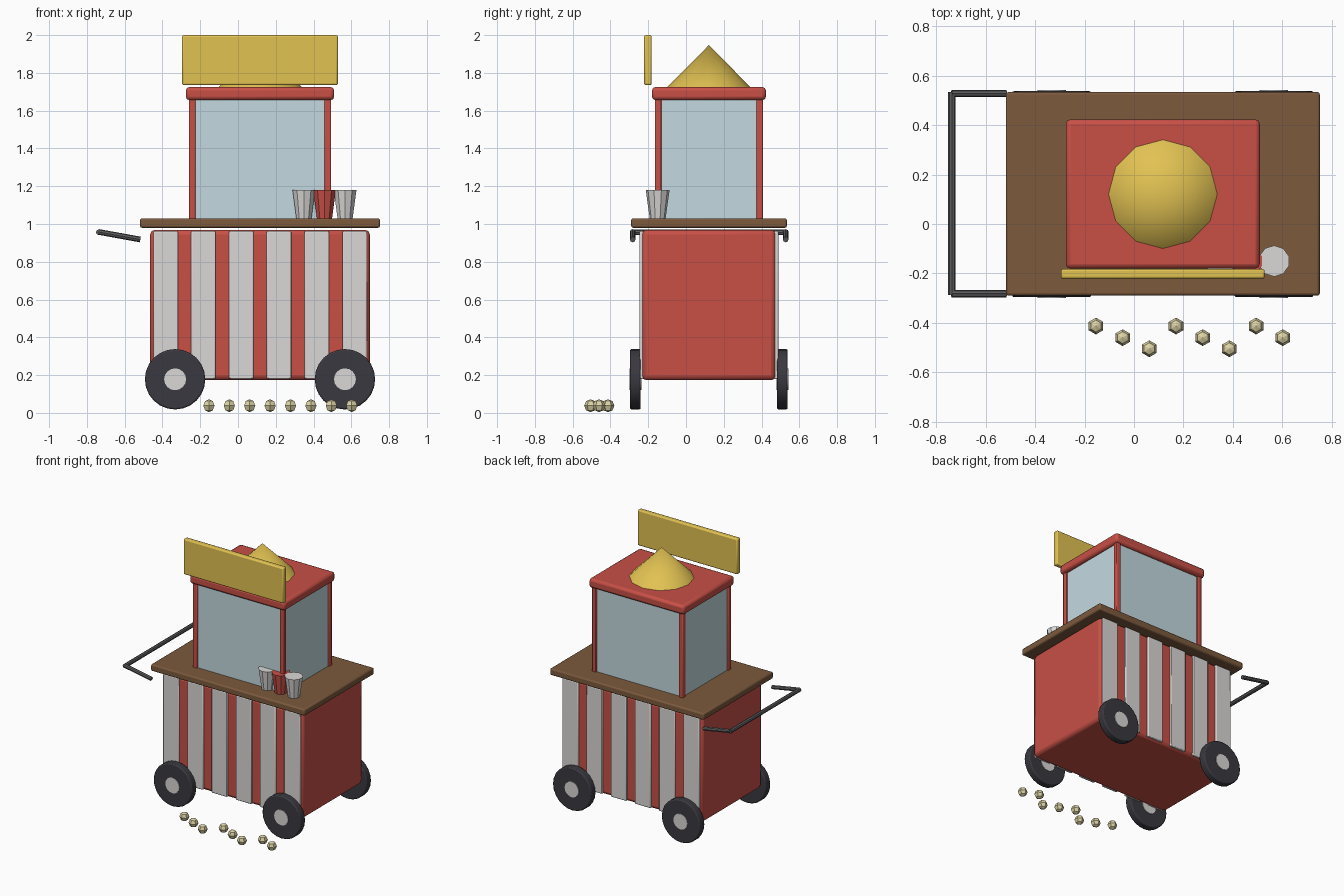
import bpy, bmesh, math
from mathutils import Vector

if "Cube" in bpy.data.objects:
    bpy.data.objects.remove(bpy.data.objects["Cube"])

CX, CY = 0.117, 0.121  # centre of the cart


def material(name, rgb):
    m = bpy.data.materials.new(name)
    m.diffuse_color = (*rgb, 1)
    m.use_nodes = True
    m.node_tree.nodes["Principled BSDF"].inputs["Base Color"].default_value = m.diffuse_color
    return m


RED = material("red paint", (0.58, 0.08, 0.062))
WHITE = material("off white", (0.70, 0.69, 0.68))
GOLD = material("gold", (0.76, 0.54, 0.085))
GLASS = material("pale blue glass", (0.55, 0.70, 0.75))
WOOD = material("brown wood", (0.20, 0.10, 0.046))
TYRE = material("black rubber", (0.042, 0.04, 0.05))
METAL = material("dark metal", (0.11, 0.11, 0.115))
CORN = material("popped corn", (0.72, 0.65, 0.38))


def finish(name, bm, mat, loc=(0, 0, 0), bevel=0, smooth=True, segments=2):
    bmesh.ops.recalc_face_normals(bm, faces=bm.faces)
    me = bpy.data.meshes.new(name)
    bm.to_mesh(me)
    bm.free()
    me.materials.append(mat)
    ob = bpy.data.objects.new(name, me)
    ob.location = loc
    bpy.context.collection.objects.link(ob)
    if bevel:
        mod = ob.modifiers.new("rounded edges", 'BEVEL')
        mod.width = bevel
        mod.segments = segments
    if smooth:
        bpy.ops.object.select_all(action='DESELECT')
        ob.select_set(True)
        bpy.context.view_layer.objects.active = ob
        bpy.ops.object.shade_smooth_by_angle(angle=math.radians(35))
    return ob


def box(name, lo, hi, mat, bevel=0.0):
    lo, hi = Vector(lo), Vector(hi)
    bm = bmesh.new()
    bmesh.ops.create_cube(bm, size=1)
    bmesh.ops.scale(bm, vec=hi - lo, verts=bm.verts)
    return finish(name, bm, mat, (lo + hi) / 2, bevel)


def cone(name, loc, r1, r2, depth, sides, mat, direction=(0, 0, 1), bevel=0, smooth=True):
    bm = bmesh.new()
    bmesh.ops.create_cone(bm, cap_ends=True, segments=sides, radius1=r1, radius2=r2, depth=depth)
    rot = Vector((0, 0, 1)).rotation_difference(Vector(direction)).to_matrix()
    bmesh.ops.rotate(bm, matrix=rot, verts=bm.verts)
    return finish(name, bm, mat, loc, bevel, smooth)


def rod(name, a, b, r):
    a, b = Vector(a), Vector(b)
    return cone(name, (a + b) / 2, r, r, (b - a).length, 8, METAL, b - a)


# Cart body and counter
box("cart_body", (-0.465, -0.234, 0.173), (0.698, 0.476, 0.969), RED, 0.025)
box("counter", (-0.519, -0.290, 0.98), (0.752, 0.534, 1.03), WOOD, 0.01)

# White stripes on the front and back of the body
for i in range(6):
    x = CX + 0.2 * (i - 2.5)
    for side, y in (("front", -0.236), ("back", 0.478)):
        box(f"{side}_stripe", (x - 0.065, y - 0.011, 0.18), (x + 0.065, y + 0.011, 0.962), WHITE, 0.006)

# Wheels with light hubs
for x in (-0.333, 0.566):
    for s in (-1, 1):
        y = CY + s * 0.389
        cone("wheel", (x, y, 0.178), 0.16, 0.16, 0.056, 24, TYRE, (0, 1, 0), 0.008)
        cone("hub", (x, y, 0.178), 0.058, 0.058, 0.064, 16, WHITE, (0, 1, 0))

# Glass case with corner posts and roof
box("glass_case", (-0.248, -0.152, 1.03), (0.482, 0.394, 1.66), GLASS)
for sx in (-1, 1):
    for sy in (-1, 1):
        x, y = CX + sx * 0.359, CY + sy * 0.269
        box("corner_post", (x - 0.017, y - 0.017, 1.025), (x + 0.017, y + 0.017, 1.665), RED, 0.006)
box("roof", (-0.276, -0.18, 1.656), (0.509, 0.423, 1.725), RED, 0.018)

# Roof cone and sign board
cone("roof_cone", (CX, CY, 1.834), 0.224, 0, 0.226, 12, GOLD)
box("sign_board", (-0.296, -0.222, 1.735), (0.529, -0.182, 2.0), GOLD, 0.009)

# Paper cups on the counter
for x, mat in ((0.349, WHITE), (0.458, RED), (0.567, WHITE)):
    cone("cup", (x, -0.15, 1.104), 0.042, 0.063, 0.15, 10, mat, smooth=False)

# Push handle
for y in (-0.282, 0.528):
    rod("handle_arm", (-0.517, y, 0.918), (-0.738, y, 0.958), 0.015)
rod("handle_bar", (-0.737, -0.288, 0.956), (-0.737, 0.534, 0.956), 0.015)

# Popcorn pieces scattered on the ground
for i in range(8):
    bm = bmesh.new()
    bmesh.ops.create_uvsphere(bm, u_segments=6, v_segments=4, radius=0.034)
    finish("popcorn", bm, CORN, (-0.154 + 0.108 * i, (-0.413, -0.46, -0.505)[i % 3], 0.038), smooth=False)
